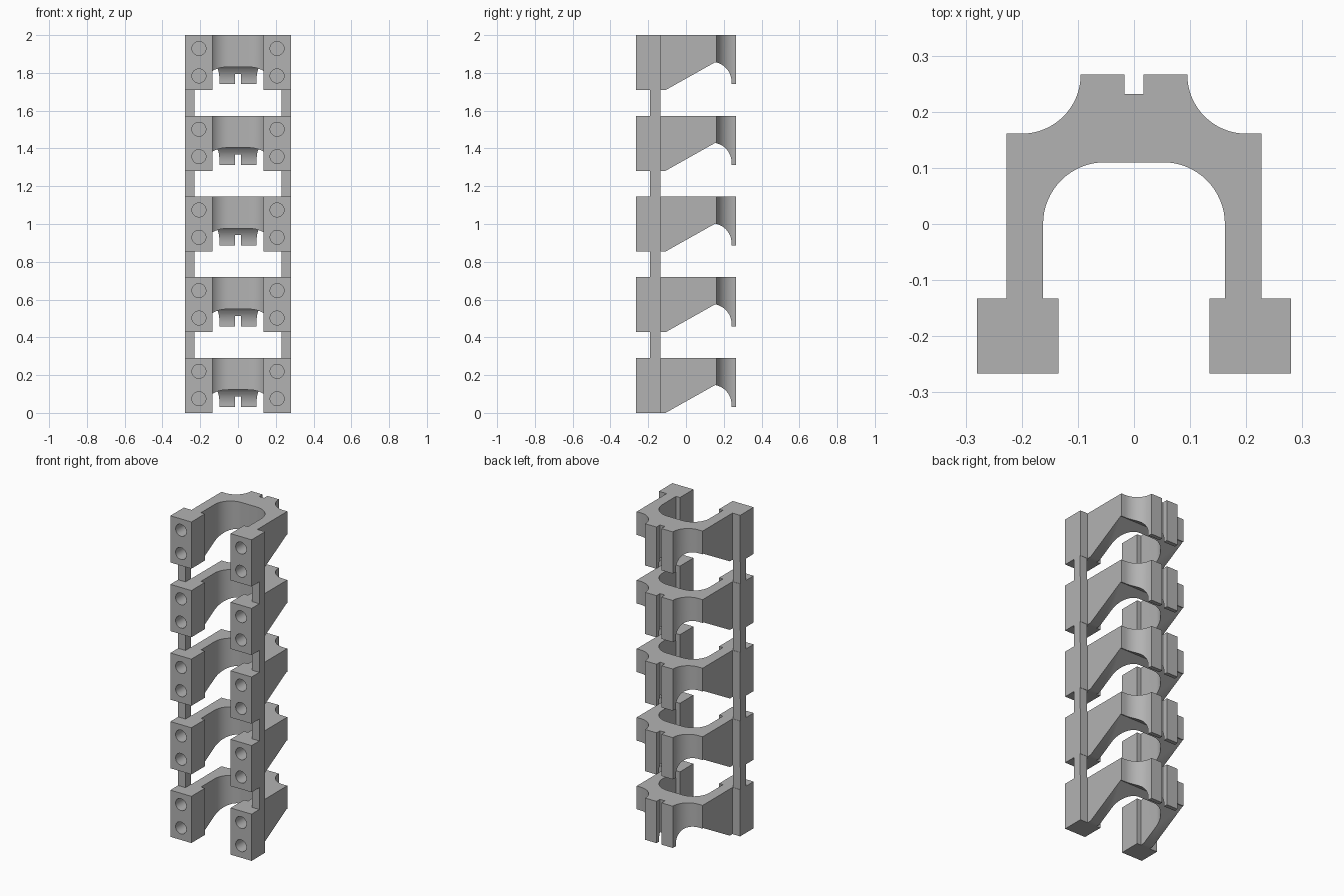
import bpy, bmesh, math
from mathutils import Vector

default = bpy.data.objects.get("Cube")
if default:
    bpy.data.objects.remove(default, do_unlink=True)

COUNT, HEIGHT = 5, 0.291
PITCH = (2 - HEIGHT) / (COUNT - 1)

grey = bpy.data.materials.new("plain grey")
grey.use_nodes = True
colour = (0.45, 0.45, 0.45, 1)
grey.diffuse_color = colour
grey.node_tree.nodes["Principled BSDF"].inputs["Base Color"].default_value = colour


def arc(cx, cy, r, start, end, steps=16):
    angles = [math.radians(start + (end - start) * i / steps) for i in range(steps + 1)]
    return [(cx + r * math.cos(a), cy + r * math.sin(a)) for a in angles]


def add_object(name, bm):
    bmesh.ops.recalc_face_normals(bm, faces=bm.faces)
    mesh = bpy.data.meshes.new(name)
    bm.to_mesh(mesh)
    bm.free()
    mesh.materials.append(grey)
    obj = bpy.data.objects.new(name, mesh)
    bpy.context.collection.objects.link(obj)
    return obj


def extrude(name, points, offset):
    """Extrude a closed outline of 3D points along an offset."""
    bm = bmesh.new()
    face = bm.faces.new([bm.verts.new(p) for p in points])
    result = bmesh.ops.extrude_face_region(bm, geom=[face], use_keep_orig=True)
    moved = [g for g in result["geom"] if isinstance(g, bmesh.types.BMVert)]
    bmesh.ops.translate(bm, verts=moved, vec=Vector(offset))
    return add_object(name, bm)


def box(name, low, high):
    x0, y0, z0 = low
    x1, y1, z1 = high
    corners = [(x0, y0, z0), (x1, y0, z0), (x1, y1, z0), (x0, y1, z0)]
    return extrude(name, corners, (0, 0, z1 - z0))


def cut(target, cutter):
    cutter.hide_render = True
    mod = target.modifiers.new("cut", 'BOOLEAN')
    mod.operation = 'DIFFERENCE'
    mod.solver = 'EXACT'
    mod.object = cutter
    bpy.ops.object.select_all(action='DESELECT')
    target.select_set(True)
    bpy.context.view_layer.objects.active = target
    bpy.ops.object.modifier_apply(modifier=mod.name)
    bpy.data.objects.remove(cutter, do_unlink=True)


# Bracket plan: notched back, curved shoulders, straight arms, square feet, inner arch
half = [(0.017, 0.232), (0.017, 0.266)]
half += arc(0.2, 0.266, 0.105, 180, 270)
half += [(0.227, 0.161), (0.227, -0.133), (0.28, -0.133), (0.28, -0.266),
         (0.135, -0.266), (0.135, -0.133), (0.162, -0.133)]
half += arc(0.052, 0, 0.11, 0, 90)
plan = half + [(-x, y) for x, y in reversed(half)]
bracket = extrude("bracket_1", [(x, y, 0) for x, y in plan], (0, 0, HEIGHT))

# Sloped underside with a hooked lip at the back
under = [(-0.108, -0.1), (-0.108, 0)] + arc(0.136, 0.044, 0.105, 80, 0)
under += [(0.241, 0.031), (0.4, 0.031), (0.4, -0.1)]
cut(bracket, extrude("underside_cutter", [(-0.5, y, z) for y, z in under], (1, 0, 0)))

# Blind screw holes in the feet
for x in (-0.207, 0.207):
    for z in (0.075, 0.22):
        ring = arc(x, z, 0.037, 0, 360, 32)[:-1]
        cut(bracket, extrude("hole_cutter", [(u, -0.4, v) for u, v in ring], (0, 0.24, 0)))

bpy.ops.object.select_all(action='DESELECT')
bracket.select_set(True)
bpy.context.view_layer.objects.active = bracket
bpy.ops.object.shade_smooth_by_angle(angle=math.radians(30))

# Stack of brackets
for i in range(1, COUNT):
    copy = bpy.data.objects.new(f"bracket_{i + 1}", bracket.data)
    copy.location.z = i * PITCH
    bpy.context.collection.objects.link(copy)

# Rail pieces joining the feet
for i in range(COUNT - 1):
    low, high = i * PITCH + HEIGHT, (i + 1) * PITCH
    for side, x in (("left", 0.229), ("right", -0.28)):
        box(f"{side}_rail_{i + 1}", (x, -0.19, low), (x + 0.051, -0.135, high))
